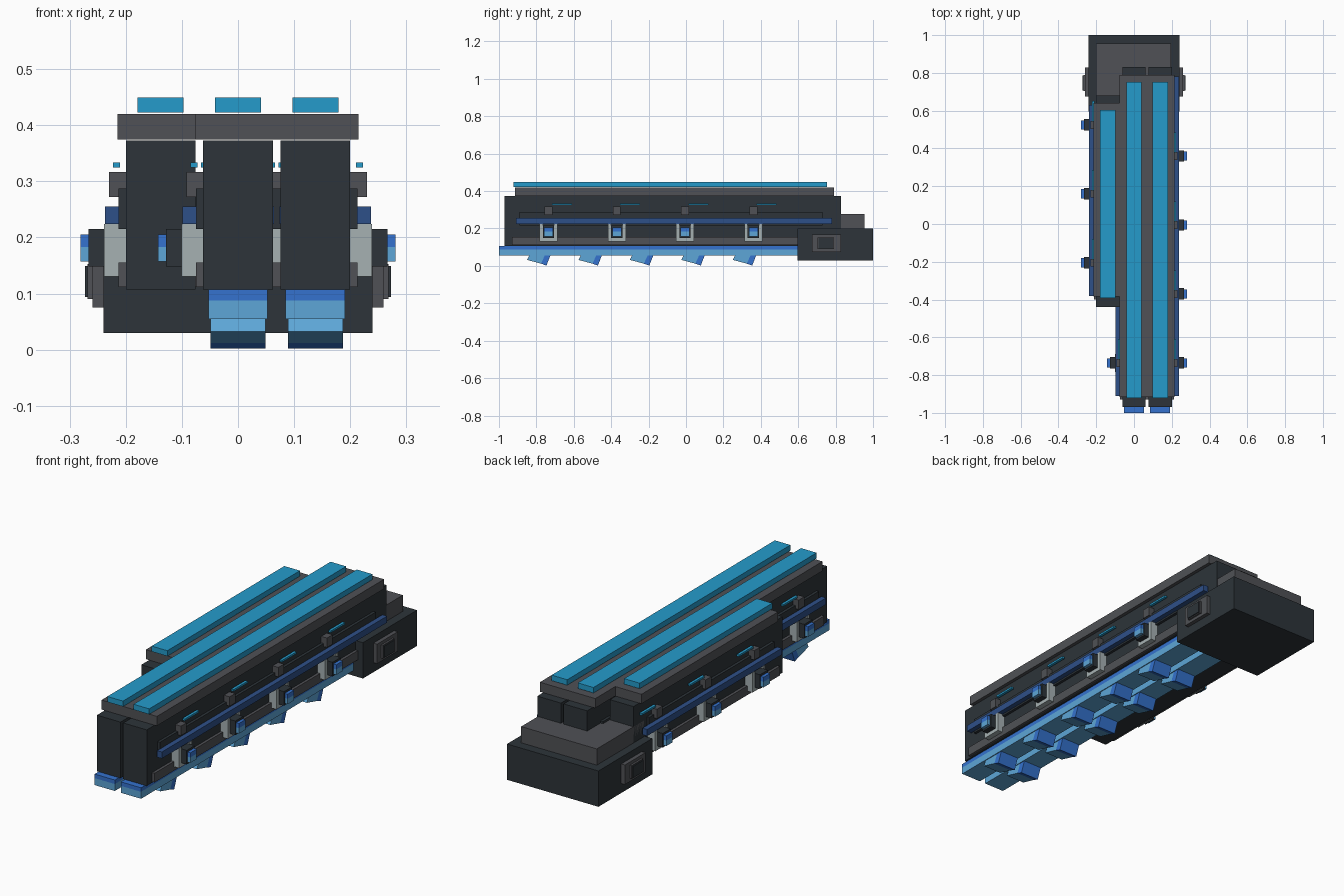
import bpy
import bmesh

cube = bpy.data.objects.get("Cube")
if cube:
    bpy.data.objects.remove(cube, do_unlink=True)


def material(name, rgb):
    mat = bpy.data.materials.new(name)
    mat.use_nodes = True
    mat.diffuse_color = (*rgb, 1)
    mat.node_tree.nodes["Principled BSDF"].inputs["Base Color"].default_value = (*rgb, 1)
    return mat


DARK = material("charcoal", (.026, .034, .041))
GREY = material("mid grey", (.08, .083, .092))
PALE = material("pale grey", (.38, .44, .45))
CYAN = material("cyan", (.018, .33, .60))
BLUE = material("blue", (.035, .17, .62))
SKY = material("sky blue", (.11, .38, .68))
NAVY = material("navy", (.027, .08, .25))


def finish(name, bm, mat):
    bmesh.ops.recalc_face_normals(bm, faces=bm.faces)
    mesh = bpy.data.meshes.new(name)
    bm.to_mesh(mesh)
    bm.free()
    mesh.materials.append(mat)
    obj = bpy.data.objects.new(name, mesh)
    bpy.context.collection.objects.link(obj)
    return obj


def box(name, x, y, z, mat):
    """Box given by its (min, max) range along each axis."""
    bm = bmesh.new()
    bmesh.ops.create_cube(bm, size=1)
    for v in bm.verts:
        v.co = [r[0] + (c + .5) * (r[1] - r[0]) for c, r in zip(v.co, (x, y, z))]
    return finish(name, bm, mat)


def prism(name, x, profile, mat):
    """Extrude a side profile of (y, z) points across x."""
    bm = bmesh.new()
    face = bm.faces.new([bm.verts.new((x[0], y, z)) for y, z in profile])
    moved = bmesh.ops.extrude_face_region(bm, geom=[face])["geom"]
    for v in moved:
        if isinstance(v, bmesh.types.BMVert):
            v.co.x = x[1]
    return finish(name, bm, mat)


def around(c, half):
    return (c - half, c + half)


def hinge(cx, side, y):
    """Pale bracket holding a dark block with a blue button."""
    def out(a, b):
        return tuple(sorted((cx + side * a, cx + side * b)))
    box("bracket_base", out(.06, .101), around(y, .048), (.13, .148), PALE)
    for s in (-1, 1):
        box("bracket_post", out(.06, .101), around(y + s * .039, .009), (.148, .224), PALE)
    box("hinge_block", out(.06, .128), around(y, .03), (.148, .215), DARK)
    box("button_upper", out(.128, .143), around(y, .024), (.183, .205), BLUE)
    box("button_lower", out(.128, .143), around(y, .024), (.157, .183), SKY)
    # knob and thin light plate above the rail
    box("knob", out(.06, .092), around(y, .021), (.272, .317), GREY)
    box("light_plate", out(.072, .085), (y + .018, y + .125), (.325, .334), CYAN)


def barrel(cx, front, back, hinges):
    """One long column with its cap, light strip and side fittings."""
    box("barrel_body", around(cx, .062), (front, back), (.107, .373), DARK)
    box("barrel_cap", around(cx, .0765), (front + .055, back - .04), (.375, .42), GREY)
    box("light_strip", around(cx, .041), (front + .048, back - .077), (.423, .449), CYAN)
    for side in (-1, 1):
        def out(a, b):
            return tuple(sorted((cx + side * a, cx + side * b)))
        box("upper_panel", out(.06, .075), (front + .08, back - .1), (.215, .287), DARK)
        box("lower_panel", out(.06, .075), (front + .04, back - .1), (.112, .155), GREY)
        box("side_rail", out(.074, .099), (front + .06, back - .05), (.224, .255), NAVY)
        for i in range(hinges):
            hinge(cx, side, front + .235 + i * .365)


def blade(cx):
    """Toothed strip under a long column."""
    box("blade_upper", around(cx, .053), (-1, .6), (.088, .107), BLUE)
    box("blade_lower", around(cx, .053), (-1, .6), (.055, .088), SKY)
    for i in range(5):
        y = -.85 + i * .275
        prism("tooth", around(cx, .049),
              [(y, .032), (y + .075, .012), (y + .095, .056), (y + .012, .056)], SKY)
        prism("tooth_tip", around(cx, .049),
              [(y + .075, .012), (y + .104, .002), (y + .125, .056), (y + .095, .056)], BLUE)


# Short column on one side, two long columns beside it
barrel(-.138, -.44, .68, 3)
for centre in (0, .138):
    barrel(centre, -.97, .83, 4)
    blade(centre)

# Rear base
box("base_block", (-.24, .24), (.595, 1), (.03, .2), DARK)
box("base_step", (-.2, .197), (.6, .955), (.2, .277), GREY)
for s in (-1, 1):
    def span(a, b):
        return tuple(sorted((s * a, s * b)))
    box("side_pad", span(.235, .259), (.674, .829), (.075, .168), GREY)
    box("pad_boss", span(.259, .268), (.704, .79), (.09, .153), GREY)
    box("pad_plate", span(.268, .273), (.708, .786), (.094, .149), DARK)
